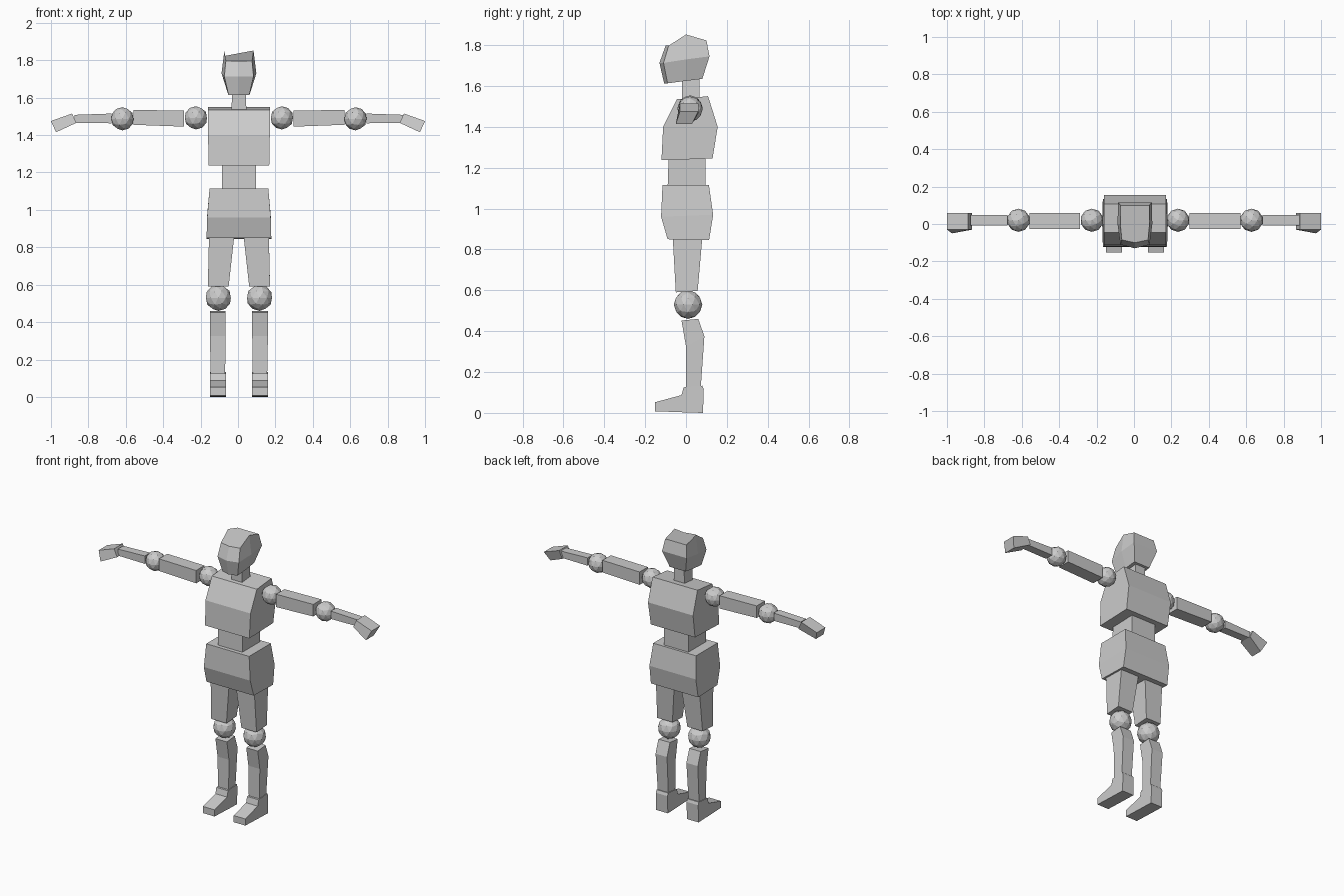
import bpy, bmesh

if "Cube" in bpy.data.objects:
    bpy.data.objects.remove(bpy.data.objects["Cube"])

CENTRE_X = 0.005
grey = bpy.data.materials.new("light grey")
grey.diffuse_color = (0.6, 0.6, 0.6, 1)
grey.use_nodes = True
grey.node_tree.nodes["Principled BSDF"].inputs["Base Color"].default_value = grey.diffuse_color


def finish(name, bm, mirror=False, cx=CENTRE_X):
    bmesh.ops.recalc_face_normals(bm, faces=bm.faces)
    mesh = bpy.data.meshes.new(name)
    bm.to_mesh(mesh)
    bm.free()
    mesh.materials.append(grey)
    ob = bpy.data.objects.new(name, mesh)
    ob.location.x = cx
    bpy.context.collection.objects.link(ob)
    if mirror:
        mod = ob.modifiers.new("other side", 'MIRROR')
        mod.use_mirror_merge = False


def loft(name, rings, **kw):
    """Skin closed rings of points and cap both ends."""
    bm = bmesh.new()
    loops = [[bm.verts.new(p) for p in ring] for ring in rings]
    n = len(loops[0])
    for a, b in zip(loops, loops[1:]):
        for i in range(n):
            j = (i + 1) % n
            bm.faces.new((a[i], a[j], b[j], b[i]))
    bm.faces.new(loops[0])
    bm.faces.new(loops[-1])
    finish(name, bm, **kw)


def level(x0, x1, y0, y1, zf, zb=None):
    """Horizontal ring; front and back edge may differ in height."""
    zb = zf if zb is None else zb
    return [(x0, y0, zf), (x1, y0, zf), (x1, y1, zb), (x0, y1, zb)]


def slice_x(x, y0, y1, z0, z1):
    """Upright ring across an arm."""
    return [(x, y0, z0), (x, y1, z0), (x, y1, z1), (x, y0, z1)]


def ball(name, x, y, z, r):
    bm = bmesh.new()
    bmesh.ops.create_icosphere(bm, subdivisions=2, radius=r)
    bmesh.ops.translate(bm, verts=bm.verts, vec=(x, y, z))
    finish(name, bm, mirror=True)


def head_ring(back, side, front, nose_y):
    """Seven points round the head, each given as half width, y, z."""
    right = [back, side, front]
    left = [(-x, y, z) for x, y, z in reversed(right)]
    return right + [(0, nose_y, front[2])] + left


# Head and neck
loft("head", [
    head_ring((.058, .08, 1.635), (.06, .0, 1.625), (.055, -.09, 1.613), -.107),
    head_ring((.09, .115, 1.745), (.093, .0, 1.73), (.078, -.11, 1.713), -.13),
    head_ring((.077, .10, 1.823), (.078, .0, 1.852), (.07, -.085, 1.797), -.10)])
loft("neck", [level(-.04, .04, -.02, .065, 1.53), level(-.036, .036, -.02, .065, 1.64)])

# Trunk
loft("chest", [level(-.162, .162, -.12, .13, 1.237, 1.245),
               level(-.165, .165, -.112, .155, 1.40),
               level(-.165, .165, -.045, .108, 1.535, 1.55)])
loft("waist", [level(-.09, .09, -.09, .095, 1.10), level(-.09, .09, -.085, .095, 1.25)])
loft("pelvis", [level(-.173, .173, -.09, .113, .85, .845),
                level(-.17, .17, -.122, .133, .96, .97),
                level(-.157, .157, -.115, .112, 1.115)])

# Arms
ball("shoulder_joint", .23, .02, 1.492, .062)
loft("upper_arm", [slice_x(.293, -.027, .06, 1.445, 1.53),
                   slice_x(.565, -.027, .06, 1.455, 1.535)], mirror=True)
ball("elbow_joint", .623, .02, 1.487, .062)
loft("forearm", [slice_x(.682, -.008, .048, 1.463, 1.515),
                 slice_x(.88, -.008, .048, 1.465, 1.508)], mirror=True)
loft("hand", [
    [(.865, -.03, 1.465), (.865, .06, 1.465), (.887, .06, 1.515), (.887, -.03, 1.515)],
    [(.973, -.05, 1.415), (.973, .03, 1.415), (1, .06, 1.475), (1, -.03, 1.475)],
], mirror=True, cx=0)

# Legs
loft("thigh", [level(.055, .166, -.05, .057, .59, .597),
               level(.025, .16, -.065, .08, .86)], mirror=True)
ball("knee_joint", .11, .01, .53, .07)
loft("shin", [level(.074, .151, 0, .072, .12),
              level(.071, .155, 0, .09, .325, .375),
              level(.071, .155, -.022, .06, .452, .46)], mirror=True)
foot_profile = [(-.152, .008), (-.152, .052), (-.022, .087), (-.012, .125),
                (.08, .133), (.087, .115), (.083, 0), (.01, .002)]
loft("foot", [[(x, y, z) for y, z in foot_profile] for x in (.07, .155)], mirror=True)
